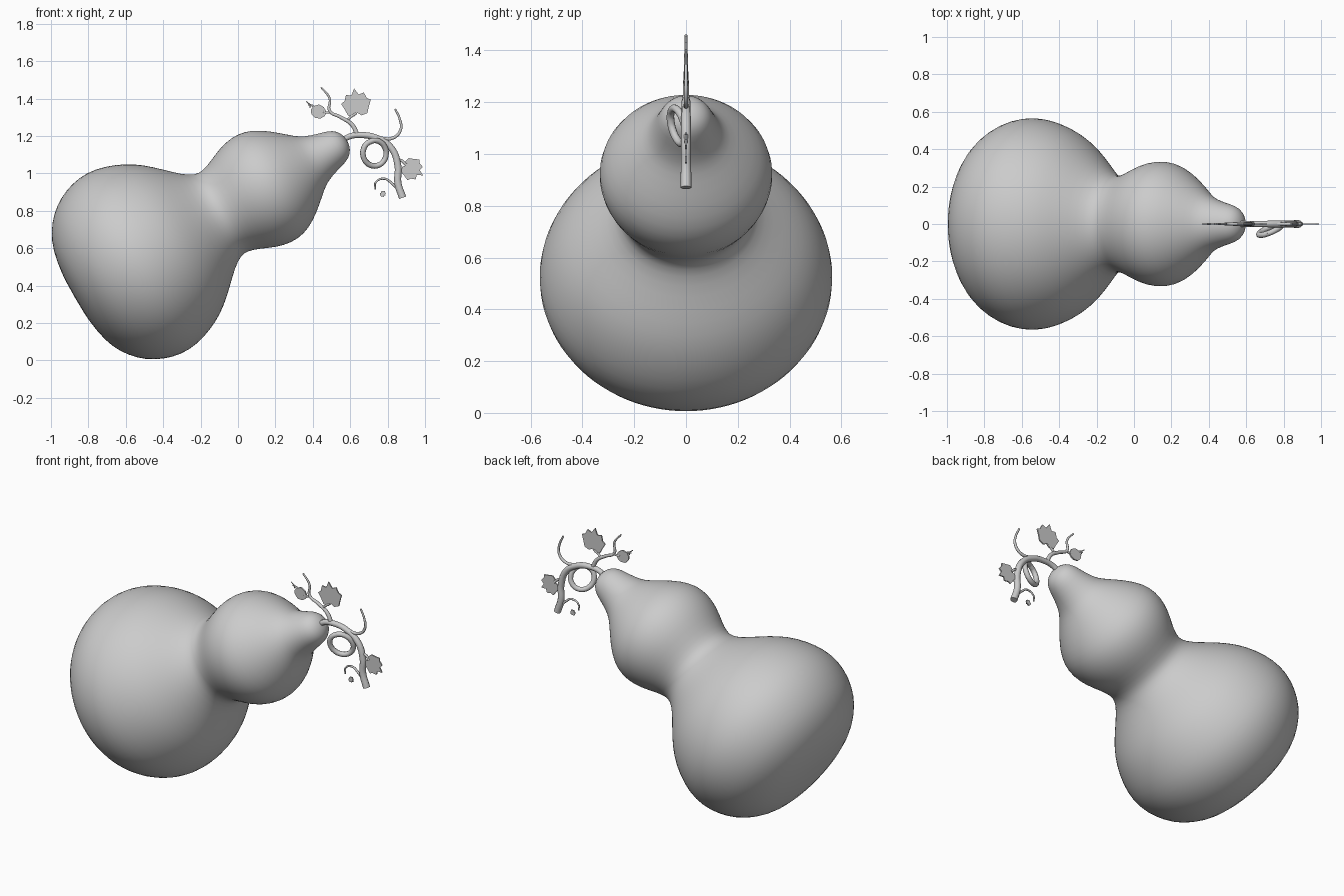
import bpy, bmesh, math
from mathutils import Matrix

cube = bpy.data.objects.get("Cube")
if cube:
    bpy.data.objects.remove(cube, do_unlink=True)

GREY = (0.6, 0.6, 0.6, 1)
skin = bpy.data.materials.new("plain grey")
skin.use_nodes = True
skin.diffuse_color = GREY
skin.node_tree.nodes["Principled BSDF"].inputs["Base Color"].default_value = GREY


def add_object(name, data):
    obj = bpy.data.objects.new(name, data)
    bpy.context.collection.objects.link(obj)
    data.materials.append(skin)
    return obj


def lathe(name, profile, segments=48):
    """Spin (height, radius) points round z, closing both ends to a pole."""
    bm = bmesh.new()
    rings = []
    for s, r in profile:
        if r == 0:
            rings.append([bm.verts.new((0, 0, s))] * segments)
        else:
            rings.append([bm.verts.new((r * math.cos(a), r * math.sin(a), s))
                          for a in (math.tau * i / segments for i in range(segments))])
    for low, high in zip(rings, rings[1:]):
        for i in range(segments):
            j = (i + 1) % segments
            quad = [low[i], low[j], high[j], high[i]]
            bm.faces.new(list(dict.fromkeys(quad))).smooth = True
    mesh = bpy.data.meshes.new(name)
    bm.to_mesh(mesh)
    bm.free()
    return add_object(name, mesh)


def tube(name, points, radius, start=1.0, end=1.0):
    """Smooth round tube through (x, y, z) points with tapering ends."""
    curve = bpy.data.curves.new(name, 'CURVE')
    curve.dimensions = '3D'
    curve.bevel_depth = radius
    curve.bevel_resolution = 3
    curve.resolution_u = 8
    curve.use_fill_caps = True
    spline = curve.splines.new('BEZIER')
    spline.bezier_points.add(len(points) - 1)
    for i, (bp, co) in enumerate(zip(spline.bezier_points, points)):
        bp.co = co
        bp.handle_left_type = bp.handle_right_type = 'AUTO'
        bp.radius = start + (end - start) * i / (len(points) - 1)
    return add_object(name, curve)


def flat(points):
    return [(x, 0, z) for x, z in points]


def leaf(name, centre, size, angle, outline, thickness=0.008):
    """Thin plate from half an outline (tip first), mirrored on its midrib."""
    bm = bmesh.new()
    full = outline + [(-x, z) for x, z in reversed(outline) if x]
    face = bm.faces.new([bm.verts.new((x * size, -thickness / 2, z * size)) for x, z in full])
    out = bmesh.ops.extrude_face_region(bm, geom=[face])
    moved = [v for v in out["geom"] if isinstance(v, bmesh.types.BMVert)]
    bmesh.ops.translate(bm, verts=moved, vec=(0, thickness, 0))
    bmesh.ops.recalc_face_normals(bm, faces=bm.faces)
    mesh = bpy.data.meshes.new(name)
    bm.to_mesh(mesh)
    bm.free()
    obj = add_object(name, mesh)
    obj.location = (centre[0], 0, centre[1])
    obj.rotation_euler.y = math.radians(angle)
    return obj


# Gourd body: two lobes, a waist and a narrow neck, leaning toward +x
gourd = lathe("gourd_body", [
    (-.39, 0), (-.388, .14), (-.365, .28), (-.325, .37), (-.26, .45), (-.19, .5),
    (-.1, .538), (0, .55), (.1, .53), (.2, .488), (.28, .435), (.36, .36),
    (.43, .29), (.49, .248), (.54, .246), (.6, .268), (.68, .306), (.76, .324),
    (.84, .319), (.92, .28), (1, .215), (1.06, .16), (1.1, .134), (1.17, .11),
    (1.23, .096), (1.27, .07), (1.288, .03), (1.29, 0)])
gourd.matrix_world = (Matrix.Translation((-.534, 0, .53))
                      @ Matrix.Rotation(math.radians(60), 4, 'Y')
                      @ Matrix.Diagonal((1, 1.04, 1, 1)))
smooth = gourd.modifiers.new("smooth", 'SUBSURF')
smooth.levels = smooth.render_levels = 1

# Main stem arching over and down
tube("main_stem", flat([(.54, 1.16), (.59, 1.195), (.66, 1.205), (.74, 1.19), (.82, 1.135),
                        (.855, 1.04), (.855, .95), (.88, .87)]), .019, .8, 1.1)

# Coiled loop hanging in front of the stem
loop = []
for i in range(13):
    a = math.radians(100 + 32 * i)
    loop.append((.73 + .062 * math.cos(a), -.03 - .03 * math.cos(a - 2.6),
                 1.108 + .068 * math.sin(a)))
tube("coiled_loop", loop, .015)

# Thin tendrils and the leaf-bearing branch
tube("right_tendril", flat([(.66, 1.2), (.75, 1.19), (.83, 1.19), (.87, 1.235),
                            (.865, 1.29), (.84, 1.345)]), .011, 1, .5)
tube("upper_branch", flat([(.64, 1.2), (.61, 1.26), (.55, 1.3), (.49, 1.335),
                           (.49, 1.4), (.445, 1.46)]), .012, 1.1, .4)
tube("lower_curl", flat([(.735, .915), (.735, .95), (.78, .972), (.825, .945), (.85, .92)]),
     .008, .5, 1)

# Leaf stalks
tube("top_leaf_stalk", flat([(.585, 1.285), (.6, 1.3), (.63, 1.32)]), .007)
tube("right_leaf_stalk", flat([(.85, 1.07), (.87, 1.07), (.9, 1.045)]), .008)
tube("bud_stalk", flat([(.5, 1.33), (.475, 1.325), (.45, 1.33)]), .006)

# Lobed leaves
lobed = [(0, 1), (.25, .55), (.6, .65), (.75, .25), (1, .1), (.8, -.35),
         (.65, -.75), (.25, -.85), (0, -.65)]
leaf("top_leaf", (.632, 1.375), .08, -8, lobed)
leaf("right_leaf", (.933, 1.022), .064, 120, lobed)
leaf("small_low_leaf", (.775, .89), .018, 120, lobed)

# Round bud with a little sprig
bud = [(0, 1), (.5, .8), (.9, .2), (.75, -.5), (.35, -.9), (0, -1)]
leaf("bud", (.43, 1.33), .042, -75, bud, .009)
for i, z in enumerate((1.385, 1.365, 1.35)):
    tube(f"bud_sprig_{i + 1}", flat([(.41, 1.355), (.39, 1.365), (.365 + .01 * i, z)]), .005, 1, .5)
